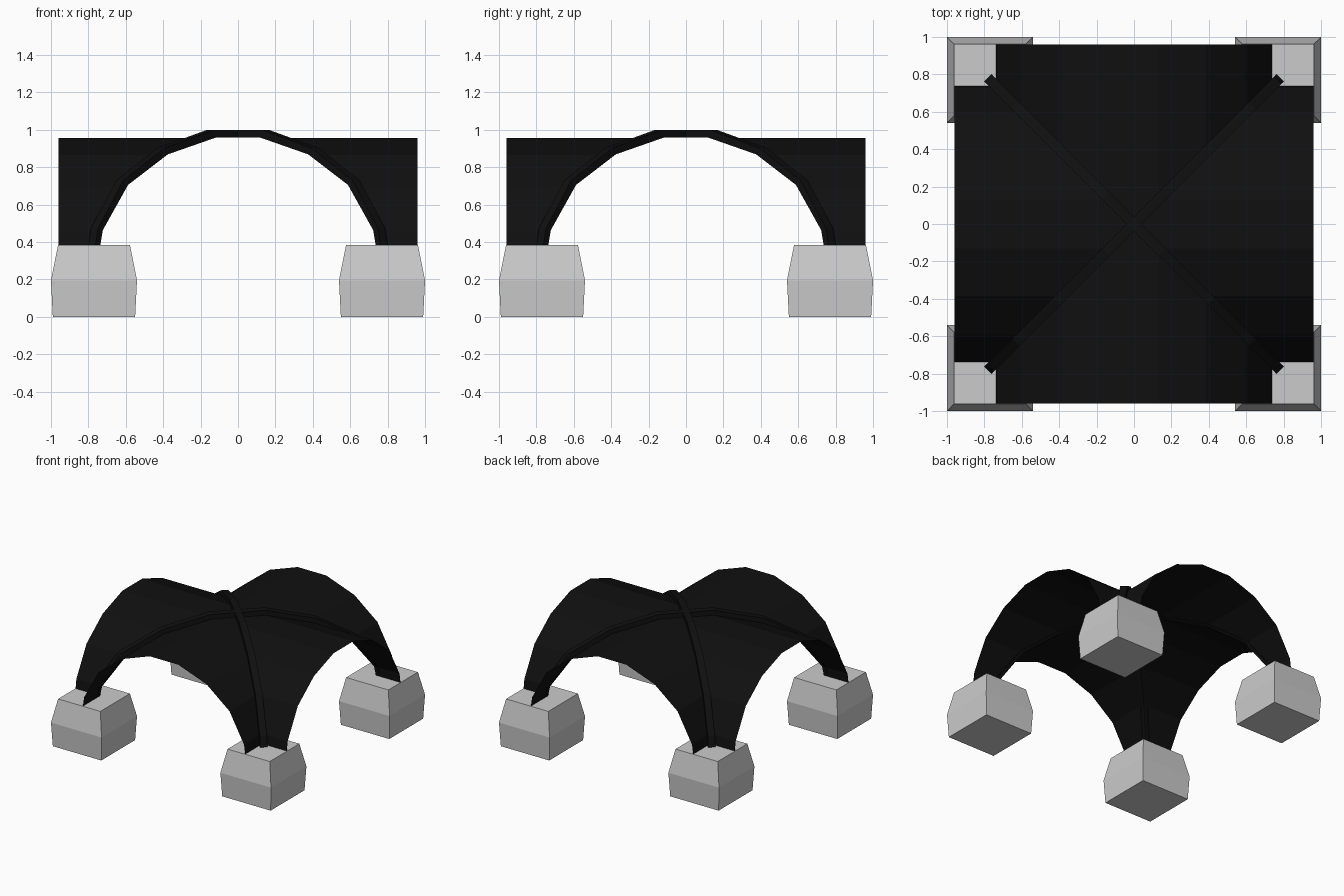
import bpy
from math import sqrt

if "Cube" in bpy.data.objects:
    bpy.data.objects.remove(bpy.data.objects["Cube"])

EDGE = 0.96
ARCH = [(0.13, 0.957), (0.385, 0.866), (0.595, 0.70), (0.727, 0.46), (0.738, 0.38)]
RIB_IN = [(0.138, 0.958), (0.395, 0.868), (0.607, 0.705), (0.742, 0.463), (0.756, 0.38)]
RIB_OUT = [(0.15, 0.998), (0.412, 0.902), (0.632, 0.73), (0.767, 0.474), (0.782, 0.38)]

black = bpy.data.materials.new("black")
black.diffuse_color = (0.005, 0.005, 0.005, 1)
black.use_nodes = True
black.node_tree.nodes["Principled BSDF"].inputs["Base Color"].default_value = black.diffuse_color


def make(name, verts, faces, mat=None):
    me = bpy.data.meshes.new(name)
    me.from_pydata(verts, [], faces)
    me.update()
    ob = bpy.data.objects.new(name, me)
    bpy.context.collection.objects.link(ob)
    if mat:
        me.materials.append(mat)
    return ob


def turn(p, k):
    # quarter turns about z
    x, y, z = p
    for _ in range(k):
        x, y = -y, x
    return (x, y, z)


def mirrored(pts):
    return [(-a, z) for a, z in reversed(pts)] + list(pts)


# vault webs: one barrel cell per side, meeting along the diagonals
profile = mirrored(ARCH)
verts, faces = [], []
for k in range(4):
    start = len(verts)
    for x, z in profile:
        verts += [turn((x, abs(x), z), k), turn((x, EDGE, z), k)]
    for i in range(len(profile) - 1):
        a = start + 2 * i
        faces.append((a, a + 2, a + 3, a + 1))
# flat crown square
c, top = ARCH[0]
start = len(verts)
verts += [turn((c, c, top), k) for k in range(4)]
faces.append(tuple(range(start, start + 4)))
make("vault_webs", verts, faces, black)

# diagonal ribs: rectangular bars following the groins
HALF = 0.027 / sqrt(2)
inner, outer = mirrored(RIB_IN), mirrored(RIB_OUT)
for k, name in enumerate(("rib_a", "rib_b")):
    verts, faces = [], []
    for (a, za), (b, zb) in zip(inner, outer):
        ring = [(a - HALF, a + HALF, za), (a + HALF, a - HALF, za),
                (b + HALF, b - HALF, zb), (b - HALF, b + HALF, zb)]
        verts += [turn(p, k) for p in ring]
    for i in range(len(inner) - 1):
        for j in range(4):
            n = (j + 1) % 4
            faces.append((4 * i + j, 4 * i + n, 4 * i + 4 + n, 4 * i + 4 + j))
    last = len(verts) - 4
    faces += [(3, 2, 1, 0), (last, last + 1, last + 2, last + 3)]
    make(name, verts, faces, black)

# corner blocks, widest at mid height
LEVELS = [(0.22, 0.0), (0.23, 0.195), (0.192, 0.385)]
for sx in (-1, 1):
    for sy in (-1, 1):
        verts = [(0.77 * sx + h * u, 0.77 * sy + h * v, z) for h, z in LEVELS
                 for u, v in ((-1, -1), (1, -1), (1, 1), (-1, 1))]
        faces = [(3, 2, 1, 0), (8, 9, 10, 11)]
        for r in (0, 4):
            for j in range(4):
                n = (j + 1) % 4
                faces.append((r + j, r + n, r + 4 + n, r + 4 + j))
        make("block_%s_%s" % ("front" if sy < 0 else "back", "left" if sx < 0 else "right"),
             verts, faces)
